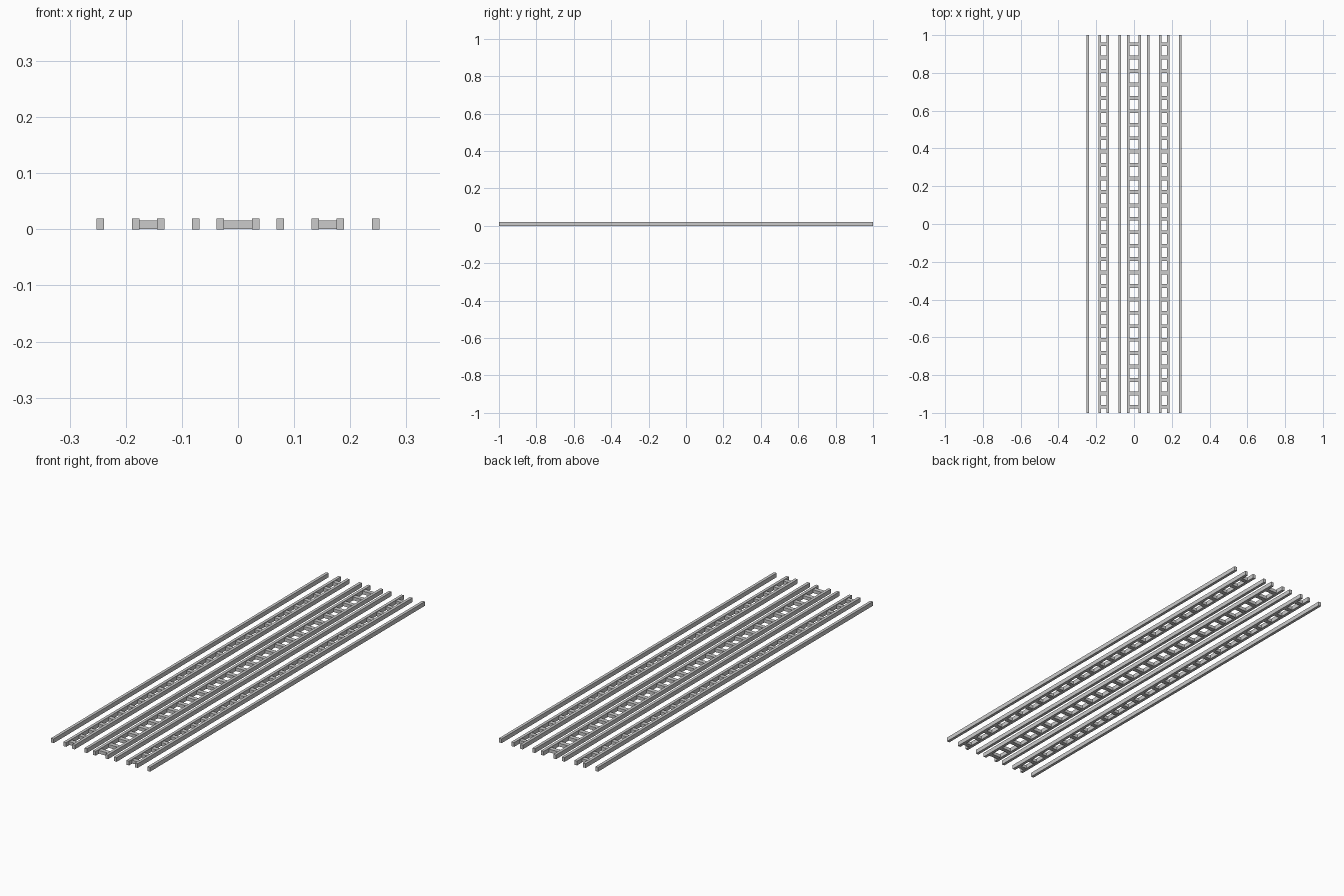
import bpy, bmesh
from mathutils import Matrix

if "Cube" in bpy.data.objects:
    bpy.data.objects.remove(bpy.data.objects["Cube"])

RAIL_W, RAIL_H = 0.0135, 0.0196
RUNGS, FIRST_Y, LAST_Y, RUNG_D = 28, -0.968, 0.952, 0.02


def add_box(bm, x0, x1, y0, y1, z0, z1):
    centre = Matrix.Translation(((x0 + x1) / 2, (y0 + y1) / 2, (z0 + z1) / 2))
    size = Matrix.Diagonal((x1 - x0, y1 - y0, z1 - z0, 1))
    bmesh.ops.create_cube(bm, size=1, matrix=centre @ size)


def finish(bm, name):
    mesh = bpy.data.meshes.new(name)
    bm.to_mesh(mesh)
    bm.free()
    bpy.context.collection.objects.link(bpy.data.objects.new(name, mesh))


def rail(name, x):
    bm = bmesh.new()
    add_box(bm, x - RAIL_W / 2, x + RAIL_W / 2, -1, 1, 0, RAIL_H)
    finish(bm, name)


def rungs(name, xa, xb):
    # cross bars spanning between the inner faces of two rails
    bm = bmesh.new()
    step = (LAST_Y - FIRST_Y) / (RUNGS - 1)
    for i in range(RUNGS):
        y = FIRST_Y + i * step
        add_box(bm, xa + RAIL_W / 2, xb - RAIL_W / 2,
                y - RUNG_D / 2, y + RUNG_D / 2, 0.001, 0.016)
    finish(bm, name)


# long rails, mirrored left and right
for part, x in (("outer_rail", 0.2455), ("side_ladder_outer_rail", 0.182),
                ("side_ladder_inner_rail", 0.138), ("inner_rail", 0.0755),
                ("centre_ladder_rail", 0.0313)):
    rail(part + "_right", x)
    rail(part + "_left", -x)

# rungs of the three ladders
rungs("centre_ladder_rungs", -0.0313, 0.0313)
rungs("side_ladder_rungs_right", 0.138, 0.182)
rungs("side_ladder_rungs_left", -0.182, -0.138)
